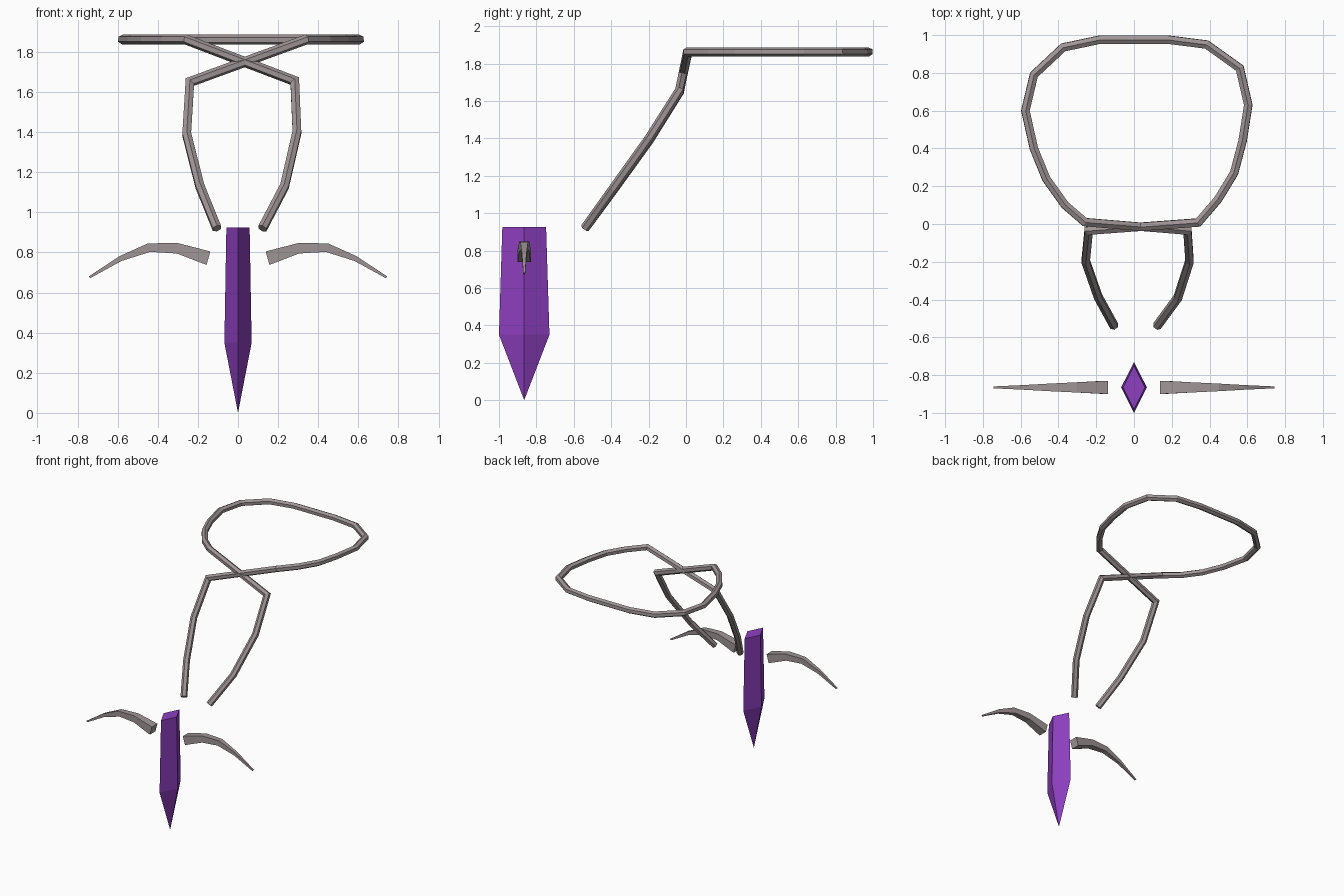
import bpy, bmesh, math
from mathutils import Vector

if "Cube" in bpy.data.objects:
    bpy.data.objects.remove(bpy.data.objects["Cube"])


def material(name, rgb):
    m = bpy.data.materials.new(name)
    m.diffuse_color = (*rgb, 1)
    m.use_nodes = True
    m.node_tree.nodes["Principled BSDF"].inputs["Base Color"].default_value = m.diffuse_color
    return m


GREY = material("warm grey", (0.35, 0.30, 0.305))
PURPLE = material("crystal purple", (0.27, 0.05, 0.53))


def loft(name, rings, mat):
    """Skin a list of equal-sized rings and cap both ends, flat shaded."""
    bm = bmesh.new()
    vs = [[bm.verts.new(p) for p in r] for r in rings]
    n = len(rings[0])
    for a, b in zip(vs, vs[1:]):
        for i in range(n):
            j = (i + 1) % n
            bm.faces.new((a[i], a[j], b[j], b[i]))
    bm.faces.new(vs[0])
    bm.faces.new(vs[-1])
    bmesh.ops.remove_doubles(bm, verts=bm.verts, dist=0.0005)
    bmesh.ops.recalc_face_normals(bm, faces=bm.faces)
    me = bpy.data.meshes.new(name)
    bm.to_mesh(me)
    bm.free()
    me.materials.append(mat)
    ob = bpy.data.objects.new(name, me)
    bpy.context.collection.objects.link(ob)
    return ob


def sweep(points, radius, sides):
    """Mitred prism rings along a path."""
    p = [Vector(q) for q in points]
    d = [(b - a).normalized() for a, b in zip(p, p[1:])]
    u = d[0].cross(Vector((1, 0, 0))).normalized()
    v = d[0].cross(u)
    ring = [p[0] + radius * (math.cos(t) * u + math.sin(t) * v)
            for t in (2 * math.pi * k / sides for k in range(sides))]
    rings = [ring]
    for i in range(1, len(p)):
        n = (d[i - 1] + d[i]) if i < len(d) else d[-1]
        ring = [q + d[i - 1] * ((p[i] - q).dot(n) / d[i - 1].dot(n)) for q in ring]
        rings.append(ring)
    return rings


# Crystal: diamond section tapering to a point at the bottom
CY = -0.865
loft("crystal", [[(w, CY, z), (0, CY + d, z), (-w, CY, z), (0, CY - d, z)]
                 for z, w, d in ((0.925, 0.058, 0.117), (0.35, 0.068, 0.135), (0, 0.0001, 0.0001))],
     PURPLE)

# Pair of curved fangs: upper x, z; lower x, z; half depth
FANG = ((0.138, 0.805, 0.157, 0.738, 0.035), (0.305, 0.848, 0.305, 0.795, 0.027),
        (0.45, 0.845, 0.437, 0.803, 0.020), (0.59, 0.782, 0.58, 0.758, 0.012),
        (0.745, 0.680, 0.737, 0.672, 0.005))
for side, label in ((1, "right"), (-1, "left")):
    loft("fang_" + label, [[(side * xt, CY - h, zt), (side * xt, CY + h, zt),
                            (side * xb, CY + h, zb), (side * xb, CY - h, zb)]
                           for xt, zt, xb, zb, h in FANG], GREY)

# Cord: right strand, crossing, neck loop, crossing, left strand
Z = 1.862
LOOP = ((-0.26, 0.01), (-0.365, 0.10), (-0.465, 0.24), (-0.53, 0.40), (-0.575, 0.60),
        (-0.53, 0.79), (-0.375, 0.935), (-0.18, 0.976), (0.18, 0.976), (0.385, 0.95),
        (0.56, 0.825), (0.605, 0.63), (0.575, 0.44), (0.53, 0.27), (0.445, 0.13), (0.34, 0.008))
cord = [(0.122, -0.54, 0.92), (0.232, -0.39, 1.13), (0.294, -0.197, 1.40), (0.283, -0.035, 1.655)]
cord += [(x, y, Z) for x, y in LOOP]
cord += [(-0.240, -0.035, 1.65), (-0.256, -0.197, 1.39), (-0.19, -0.385, 1.13), (-0.105, -0.54, 0.92)]
loft("cord", sweep(cord, 0.025, 6), GREY)
